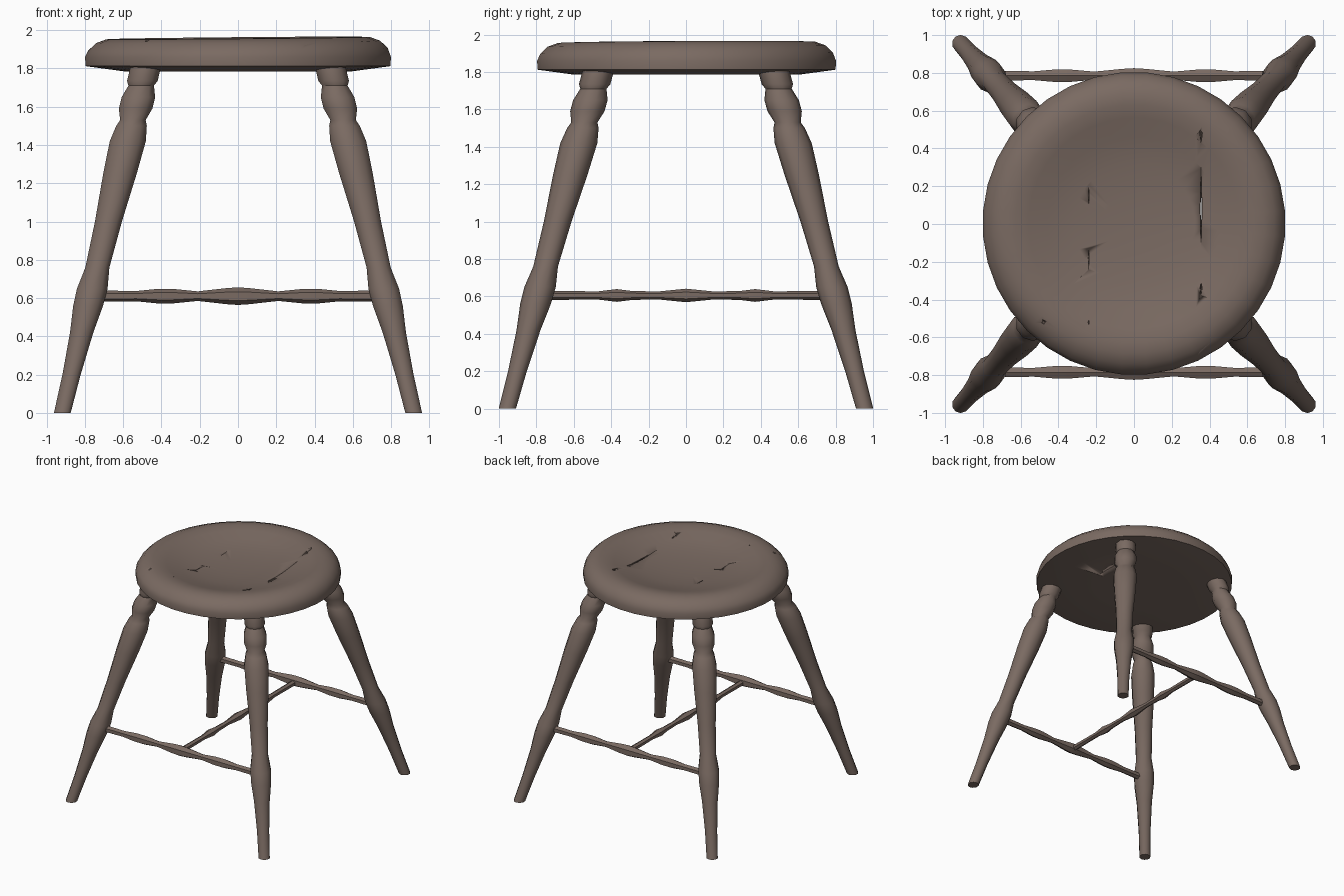
import bpy, bmesh, math
from mathutils import Vector, Matrix

if "Cube" in bpy.data.objects:
    bpy.data.objects.remove(bpy.data.objects["Cube"], do_unlink=True)

# Single aged wood colour
wood = bpy.data.materials.new("aged_brown_wood")
wood.use_nodes = True
color = (0.195, 0.145, 0.122, 1)
wood.diffuse_color = color
wood.node_tree.nodes["Principled BSDF"].inputs["Base Color"].default_value = color


def finish(name, bm, angle=40):
    bmesh.ops.recalc_face_normals(bm, faces=bm.faces)
    mesh = bpy.data.meshes.new(name)
    bm.to_mesh(mesh)
    bm.free()
    mesh.materials.append(wood)
    obj = bpy.data.objects.new(name, mesh)
    bpy.context.collection.objects.link(obj)
    smooth(obj, angle)
    return obj


def smooth(obj, angle):
    bpy.ops.object.select_all(action='DESELECT')
    obj.select_set(True)
    bpy.context.view_layer.objects.active = obj
    bpy.ops.object.shade_smooth_by_angle(angle=math.radians(angle))


def turned(name, profile, sides, place, angle=40):
    """Loft rings; place(t, r, a) gives the point at station t, radius r, angle a."""
    bm = bmesh.new()
    rings = [[bm.verts.new(place(t, r, 2 * math.pi * (i + 0.5) / sides))
              for i in range(sides)] for t, r in profile]
    for low, high in zip(rings, rings[1:]):
        for i in range(sides):
            j = (i + 1) % sides
            bm.faces.new((low[i], low[j], high[j], high[i]))
    bm.faces.new(rings[0][::-1])
    bm.faces.new(rings[-1])
    return finish(name, bm, angle)


# Dished round seat, its top very slightly uneven
seat_profile = [(1.785, 0.30), (1.785, 0.60), (1.812, 0.80), (1.86, 0.802),
                (1.90, 0.785), (1.938, 0.745), (1.958, 0.69), (1.960, 0.63),
                (1.945, 0.56), (1.915, 0.46), (1.89, 0.32), (1.878, 0.16),
                (1.875, 0.04)]


def seat_point(z, r, a):
    x, y = r * math.cos(a), r * math.sin(a)
    lift = 0.009 * x + 0.005 * y if z > 1.87 else 0
    return (x, y + 0.003, z + lift)


seat = turned("seat", seat_profile, 36, seat_point, 35)


# Cracks and chips cut out of the seat
def cutter(center, size, spin=0):
    bm = bmesh.new()
    bmesh.ops.create_cone(bm, segments=4, radius1=0.2, radius2=1, depth=1, cap_ends=True)
    bm.transform(Matrix.Translation(center) @ Matrix.Rotation(spin, 4, 'Z')
                 @ Matrix.Diagonal((*size, 1)))
    return finish("wear_cutter", bm)


cuts = [cutter((0.355, y, z), (0.007, half, depth)) for y, half, z, depth in
        [(0.08, 0.28, 1.86, 0.24), (0.48, 0.06, 1.93, 0.06), (-0.34, 0.04, 1.91, 0.05)]]
cuts += [cutter((-0.24, y, z), (0.006, half, 0.06)) for y, half, z in
         [(0.15, 0.13, 1.90), (-0.18, 0.13, 1.90), (-0.52, 0.025, 1.95)]]
cuts += [cutter((x, y, z), (s, s, 0.04), spin) for x, y, z, s, spin in
         [(-0.48, -0.52, 1.955, 0.035, 0.3), (0.35, -0.68, 1.94, 0.03, 0.8),
          (0.37, 0.69, 1.95, 0.02, 0.5)]]
for cut in cuts:
    mod = seat.modifiers.new("wear", 'BOOLEAN')
    mod.operation, mod.solver, mod.object = 'DIFFERENCE', 'EXACT', cut
    bpy.context.view_layer.objects.active = seat
    bpy.ops.object.modifier_apply(modifier=mod.name)
    bpy.data.objects.remove(cut, do_unlink=True)

# Four splayed turned legs
leg_profile = [(0, 0.046), (0.2, 0.05), (0.42, 0.064), (0.56, 0.082), (0.65, 0.084),
               (0.76, 0.066), (1.0, 0.074), (1.25, 0.092), (1.42, 0.099),
               (1.50, 0.084), (1.53, 0.070), (1.59, 0.092), (1.65, 0.092),
               (1.71, 0.070), (1.735, 0.084), (1.83, 0.084)]
for sx, side in ((1, "left"), (-1, "right")):
    for sy, end in ((-1, "front"), (1, "back")):
        turned(f"{end}_{side}_leg", leg_profile, 10,
               lambda z, r, a: (sx * (0.918 - 0.241 * z) + r * math.cos(a),
                                sy * (0.955 - 0.269 * z) + r * math.sin(a), z), 45)

# Turned stretchers with three beads
rail_half = [(0, 0.046), (0.06, 0.042), (0.21, 0.025), (0.34, 0.038),
             (0.42, 0.038), (0.53, 0.027), (0.77, 0.030)]


def mirrored(half):
    return [(-t, r) for t, r in half[:0:-1]] + half


for sy, end in ((-1, "front"), (1, "back")):
    turned(f"{end}_stretcher", mirrored(rail_half), 6,
           lambda t, r, a: (t, sy * 0.785 + r * math.cos(a), 0.61 + r * math.sin(a)), 30)

cross_half = [(0, 0.036), (0.15, 0.021), (0.29, 0.024), (0.37, 0.034),
              (0.47, 0.022), (0.78, 0.024)]
turned("cross_stretcher", mirrored(cross_half), 6,
       lambda t, r, a: (r * math.cos(a), t, 0.605 + r * math.sin(a)), 30)
